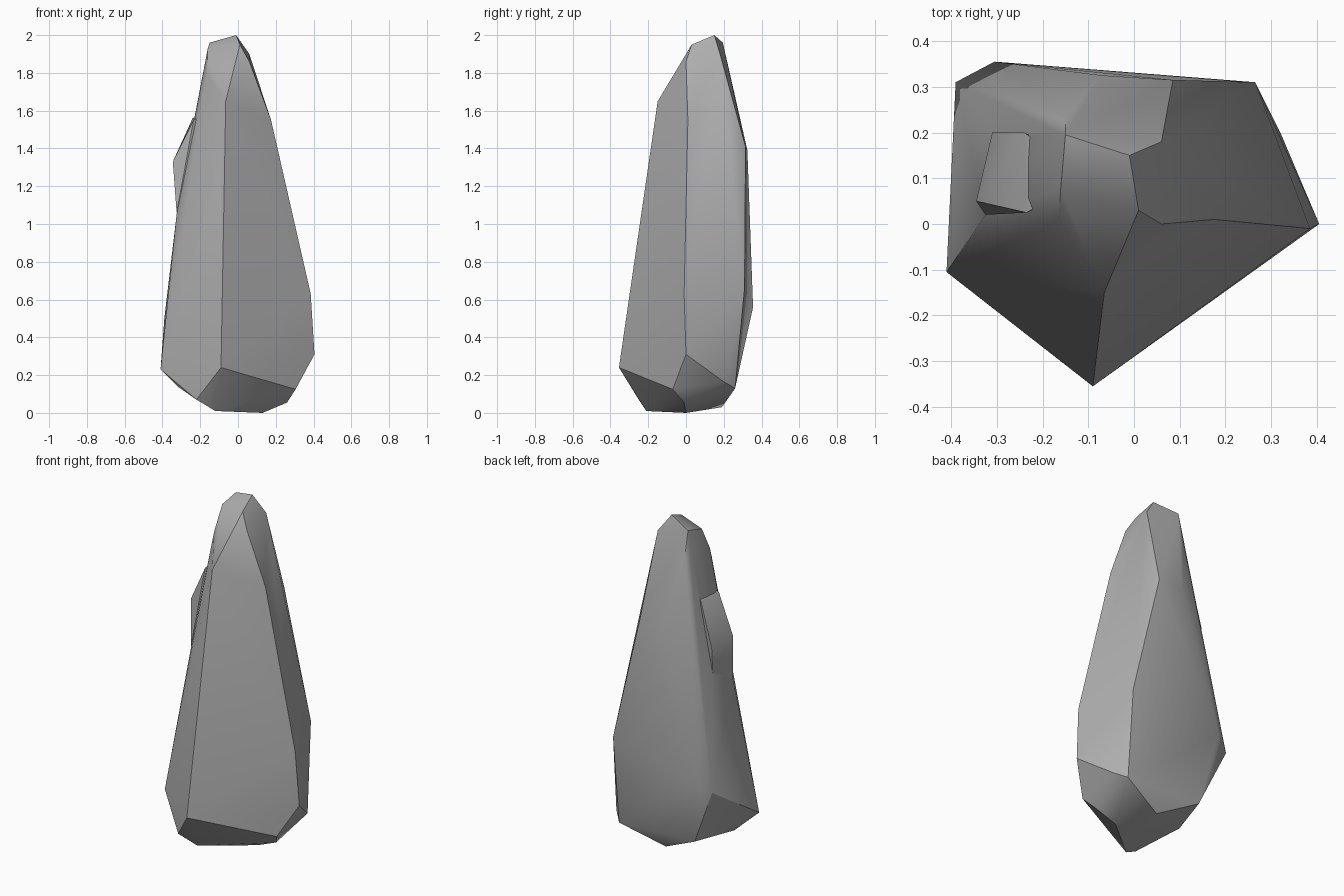
import bpy
import bmesh
import math
from mathutils import Vector

default_cube = bpy.data.objects.get("Cube")
if default_cube:
    bpy.data.objects.remove(default_cube, do_unlink=True)

# Single stone colour
stone = bpy.data.materials.new("grey_stone")
stone.use_nodes = True
stone_colour = (0.42, 0.42, 0.42, 1)
stone.diffuse_color = stone_colour
stone.node_tree.nodes["Principled BSDF"].inputs["Base Color"].default_value = stone_colour


def chiselled_block(name, *rings):
    """Wrap flat facets around rings of corner points."""
    bm = bmesh.new()
    for ring in rings:
        for corner in ring:
            bm.verts.new(Vector(corner))
    hull = bmesh.ops.convex_hull(bm, input=bm.verts)
    loose = {v for v in hull["geom_interior"] + hull["geom_unused"]
             if isinstance(v, bmesh.types.BMVert)}
    bmesh.ops.delete(bm, geom=list(loose), context="VERTS")
    bmesh.ops.recalc_face_normals(bm, faces=bm.faces)
    mesh = bpy.data.meshes.new(name)
    bm.to_mesh(mesh)
    bm.free()
    mesh.materials.append(stone)
    block = bpy.data.objects.new(name, mesh)
    bpy.context.collection.objects.link(block)
    return block


# Underside, chipped to a narrow foot
foot = [(-.12, -.21, .01), (.13, 0, 0), (.26, -.01, .055), (0, .19, .03),
        (-.22, -.25, .07), (.305, -.07, .125), (.32, .2, .165),
        (.26, .26, .13), (-.24, .26, .15), (-.32, 0, .14)]

# Widest part of the stone
belly = [(-.09, -.355, .24), (.03, -.265, .33), (.405, 0, .31),
         (.385, -.01, .63), (.265, .31, .66), (-.305, .355, .56),
         (-.39, .31, .5), (-.41, -.105, .23)]

# Tapering upper ridges
shoulder = [(-.1, -.2, 1.24), (-.065, -.15, 1.65), (.175, .01, 1.55),
            (.085, .315, 1.41), (-.07, .325, 1.39), (-.325, .02, 1.05),
            (-.31, .2, 1.15)]

# Slanted tip
crown = [(.06, 0, 1.86), (.01, .03, 1.95), (-.01, .15, 2), (.06, .18, 1.9),
         (-.15, .195, 1.96), (-.16, .08, 1.93), (-.165, .01, 1.79),
         (-.15, .235, 1.77)]

rock = chiselled_block("standing_rock", foot, belly, shoulder, crown)

# Ledge jutting from the side
ledge = chiselled_block("side_ledge", [
    (-.345, .05, 1.33), (-.235, .025, 1.55), (-.24, .2, 1.56),
    (-.31, .2, 1.3), (-.325, .02, 1.06), (-.31, .19, 1.15),
    (-.05, .1, 1.3), (-.1, .1, 1.65)])

# Fuse the ledge into the rock
fuse = rock.modifiers.new("fuse_ledge", "BOOLEAN")
fuse.operation = "UNION"
fuse.solver = "EXACT"
fuse.object = ledge
bpy.ops.object.select_all(action="DESELECT")
rock.select_set(True)
bpy.context.view_layer.objects.active = rock
bpy.ops.object.modifier_apply(modifier=fuse.name)
bpy.data.objects.remove(ledge, do_unlink=True)

# Soft shading on shallow facets, crisp ridges
bpy.ops.object.shade_smooth_by_angle(angle=math.radians(30))
